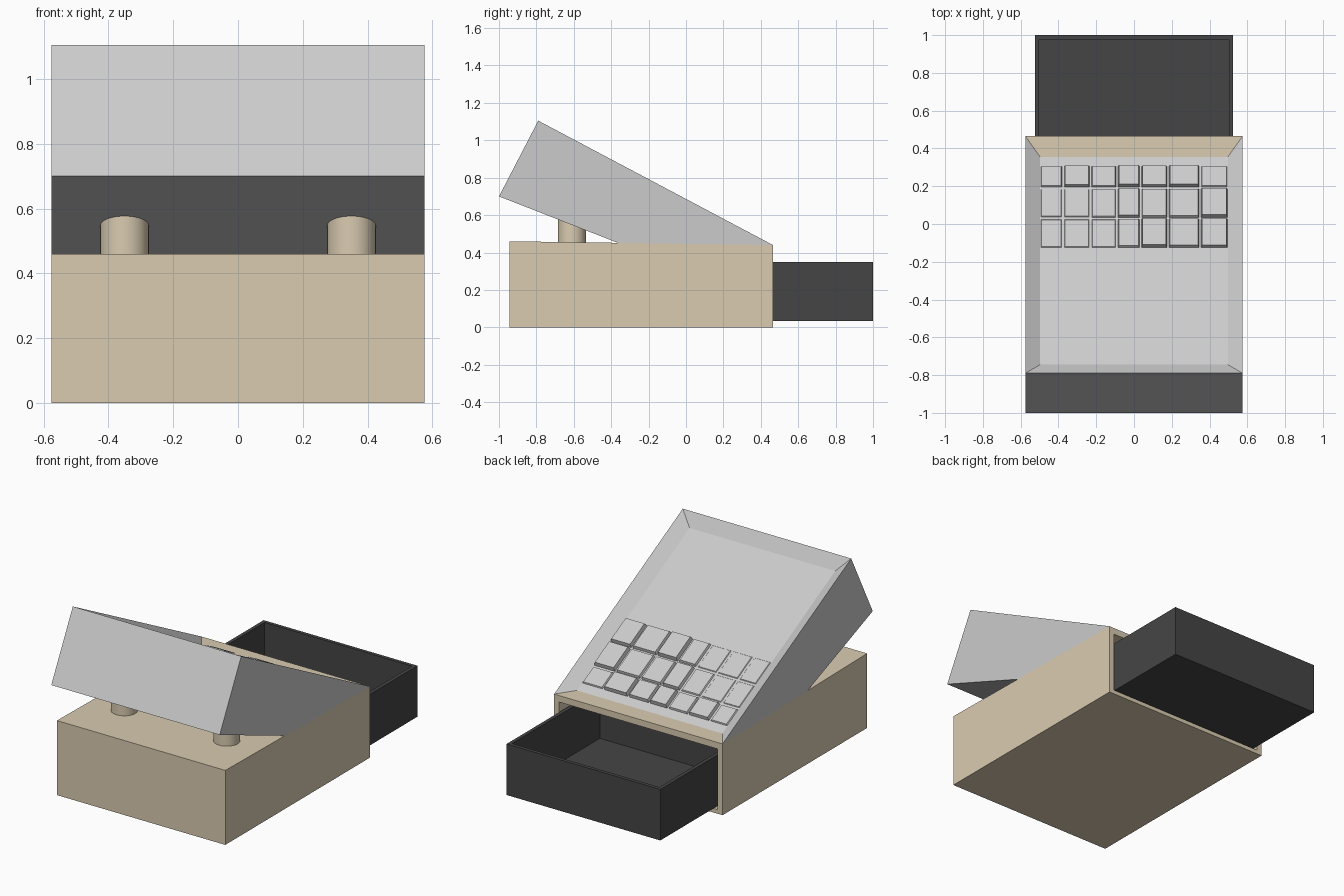
import bpy, bmesh
from mathutils import Matrix, Vector

if "Cube" in bpy.data.objects:
    bpy.data.objects.remove(bpy.data.objects["Cube"])


def material(name, rgb):
    m = bpy.data.materials.new(name)
    m.diffuse_color = (*rgb, 1)
    m.use_nodes = True
    m.node_tree.nodes["Principled BSDF"].inputs["Base Color"].default_value = m.diffuse_color
    return m


TAN = material("tan", (0.7, 0.6, 0.44))
DARK = material("dark", (0.06, 0.06, 0.06))

# Tilted frame of the control panel: -x, up the slope, outward normal
slope = Vector((0, -1.255, 0.665)).normalized()
normal = Vector((0, -slope.z * -1, -slope.y))
FRAME = Matrix.Translation((0, 0.465, 0.44)) @ Matrix(
    ((-1, 0, 0), slope, normal)).transposed().to_4x4()


def finish(bm, name, mat=None):
    bmesh.ops.recalc_face_normals(bm, faces=bm.faces)
    me = bpy.data.meshes.new(name)
    bm.to_mesh(me)
    bm.free()
    ob = bpy.data.objects.new(name, me)
    bpy.context.collection.objects.link(ob)
    if mat:
        me.materials.append(mat)
    return ob


def prism(profile, half):
    """Extrude a (y, z) profile across x."""
    bm = bmesh.new()
    f = bm.faces.new([bm.verts.new((-half, y, z)) for y, z in profile])
    ext = bmesh.ops.extrude_face_region(bm, geom=[f])["geom"]
    bmesh.ops.translate(bm, vec=(2 * half, 0, 0),
                        verts=[v for v in ext if isinstance(v, bmesh.types.BMVert)])
    bmesh.ops.recalc_face_normals(bm, faces=bm.faces)
    return bm


def block(name, x, y, z, mat=None):
    bm = prism([(y[0], z[0]), (y[1], z[0]), (y[1], z[1]), (y[0], z[1])], (x[1] - x[0]) / 2)
    bmesh.ops.translate(bm, vec=((x[0] + x[1]) / 2, 0, 0), verts=bm.verts)
    return finish(bm, name, mat)


def panel_block(name, x, v, h, taper=0.0, mat=None):
    """Block lying on the tilted panel; the second h end shrinks by taper."""
    bm = bmesh.new()
    bmesh.ops.create_cube(bm, size=1)
    for p in bm.verts:
        end = p.co.z > 0
        t = taper if end else 0
        sx, sv = (1 if p.co.x > 0 else -1), (1 if p.co.y > 0 else -1)
        p.co = FRAME @ Vector((-(x[sx > 0] - sx * t), v[sv > 0] - sv * t, h[end]))
    return finish(bm, name, mat)


def cut(ob, cutter):
    m = ob.modifiers.new("cut", 'BOOLEAN')
    m.object = cutter
    m.operation = 'DIFFERENCE'
    m.solver = 'EXACT'
    cutter.hide_render = True
    cutter.hide_set(True)


# Base cabinet with the drawer bay open at the back
cabinet = finish(prism([(-0.945, 0), (0.465, 0), (0.465, 0.44), (-0.945, 0.46)], 0.575),
                 "base_cabinet", TAN)
cut(cabinet, block("bay_cutter", (-0.54, 0.54), (-0.88, 0.6), (0.025, 0.4)))

# Open-topped cash drawer
drawer = block("cash_drawer", (-0.525, 0.525), (0.1, 1.0), (0.035, 0.35), DARK)
cut(drawer, block("drawer_cutter", (-0.503, 0.503), (0.122, 0.978), (0.055, 0.5)))

# Support posts under the housing
for side, x in (("left", -0.35), ("right", 0.35)):
    bm = bmesh.new()
    bmesh.ops.create_cone(bm, cap_ends=True, segments=32, radius1=0.075, radius2=0.075,
                          depth=0.14, matrix=Matrix.Translation((x, -0.61, 0.51)))
    post = finish(bm, side + "_post", TAN)
    bpy.context.view_layer.objects.active = post
    post.select_set(True)
    bpy.ops.object.shade_smooth_by_angle()
    post.select_set(False)

# Wedge housing with a sunken control panel
D = -0.05
bm = prism([(-0.79, 1.105), (-1.0, 0.7), (-0.36, 0.45), (-0.28, 0.42),
            (0.465, 0.42), (0.465, 0.44)], 0.575)
bm.normal_update()
panel = max(bm.faces, key=lambda f: f.normal.dot(normal))
bmesh.ops.inset_region(bm, faces=[panel], thickness=0.078, depth=D, use_even_offset=True)
housing = finish(bm, "housing")

# Screen recess and tapered slot, each with a dark floor
cut(housing, panel_block("screen_cutter", (-0.15, 0.40), (0.737, 1.12), (D + 0.02, D - 0.03)))
panel_block("screen", (-0.15, 0.40), (0.737, 1.12), (D - 0.032, D - 0.02), 0, DARK)
cut(housing, panel_block("slot_cutter", (-0.41, -0.24), (1.045, 1.2),
                         (D + 0.012, D - 0.05), 0.045))
panel_block("slot_floor", (-0.37, -0.28), (1.085, 1.16), (D - 0.052, D - 0.045), 0, DARK)

# Keypad: three rows of keys at slightly different heights
cols = [-0.5, -0.375, -0.23, -0.09, 0.035, 0.18, 0.35, 0.5]
rows = [0.149, 0.285, 0.466, 0.647]
heights = [(8, 20, 12, 24, 20, 24, 8), (4, 4, 8, 20, 14, 14, 24), (4, 4, 4, 14, 26, 18, 22)]
for r in range(3):
    for c in range(7):
        panel_block(f"key_{r}_{c}", (cols[c] + 0.005, cols[c + 1] - 0.005),
                    (rows[r] + 0.005, rows[r + 1] - 0.005),
                    (D - 0.003, D + heights[r][c] / 1000), 0.006)
